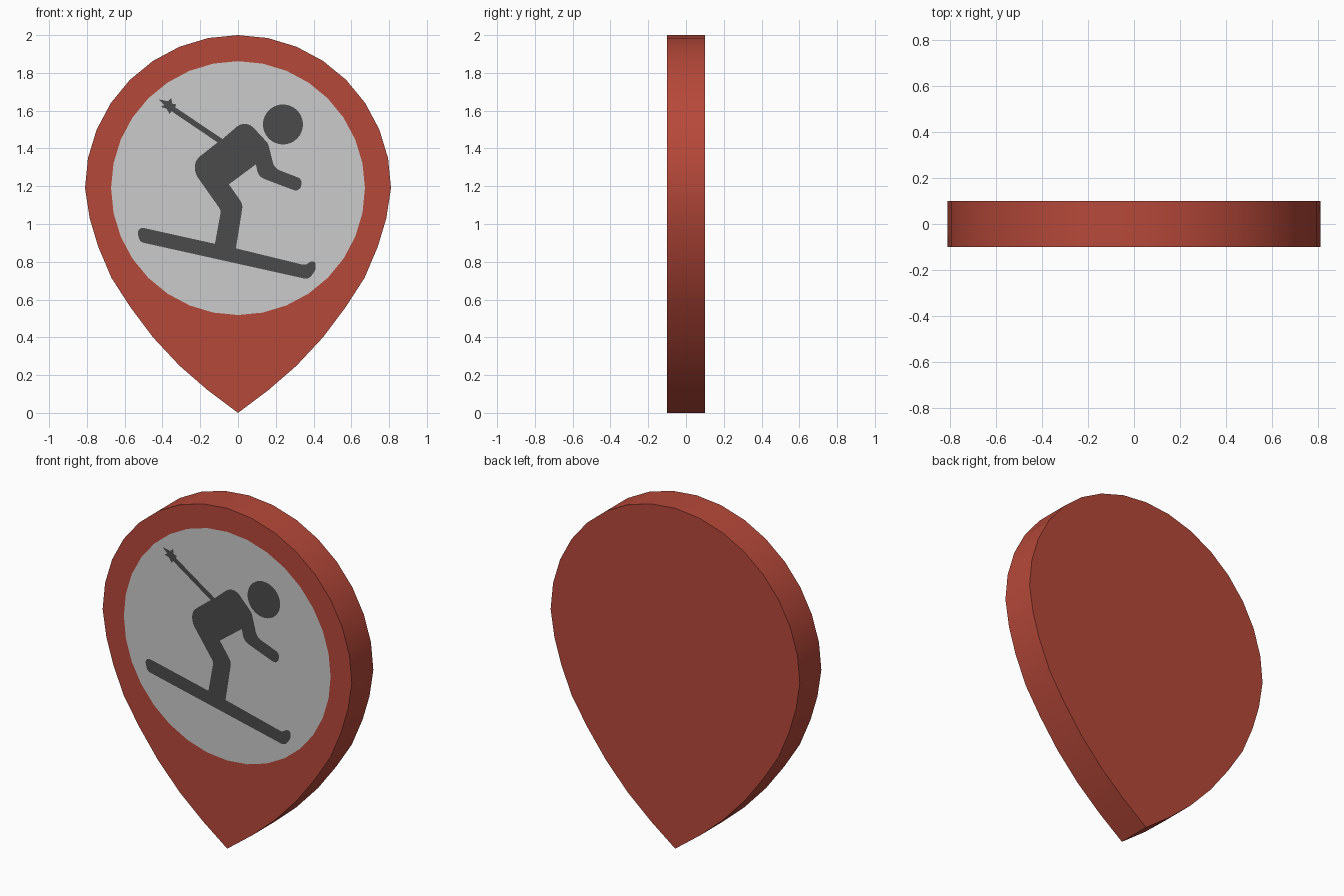
import bpy, bmesh
from math import sin, cos, tan, pi, radians
from mathutils import Vector

if "Cube" in bpy.data.objects:
    bpy.data.objects.remove(bpy.data.objects["Cube"])

FRONT, BACK, MID = -0.1, 0.1, 1.19


def material(name, rgb):
    m = bpy.data.materials.new(name)
    m.diffuse_color = (*rgb, 1)
    m.use_nodes = True
    m.node_tree.nodes["Principled BSDF"].inputs["Base Color"].default_value = m.diffuse_color
    return m


def circle(cx, cz, r, n):
    return [(cx + r * sin(2 * pi * i / n), cz + r * cos(2 * pi * i / n)) for i in range(n)]


def rounded(corners, steps=5):
    """Closed outline from (x, z, corner radius)."""
    out = []
    for i, (x, z, r) in enumerate(corners):
        p = Vector((x, z))
        a = Vector(corners[i - 1][:2]) - p
        b = Vector(corners[(i + 1) % len(corners)][:2]) - p
        if r == 0:
            out.append((x, z))
            continue
        half = a.angle(b) / 2
        d = min(r / tan(half), a.length * 0.49, b.length * 0.49)
        a, b = a.normalized(), b.normalized()
        r = d * tan(half)
        c = p + (a + b).normalized() * r / sin(half)
        u, v = p + a * d - c, p + b * d - c
        sweep = u.angle_signed(v)
        for k in range(steps + 1):
            t = -sweep * k / steps
            out.append((c.x + u.x * cos(t) - u.y * sin(t), c.y + u.x * sin(t) + u.y * cos(t)))
    return out


def flat_part(name, loops, mat=None, depth=False):
    """Front face bounded by loops (first outer, rest holes); depth adds sides and back."""
    bm = bmesh.new()
    edges, rings = [], []
    for loop in loops:
        vs = [bm.verts.new((x, FRONT, z)) for x, z in loop]
        rings.append(vs)
        edges += [bm.edges.new((vs[i - 1], vs[i])) for i in range(len(vs))]
    bmesh.ops.triangle_fill(bm, use_beauty=True, edges=edges, normal=(0, -1, 0))
    for f in bm.faces:
        f.normal_update()
        if f.normal.y > 0:
            f.normal_flip()
    if depth:
        f = rings[0]
        b = [bm.verts.new((v.co.x, BACK, v.co.z)) for v in f]
        for i in range(len(f)):
            bm.faces.new((f[i - 1], f[i], b[i], b[i - 1]))
        bm.faces.new(b)
        bmesh.ops.recalc_face_normals(bm, faces=bm.faces)
        bm.normal_update()
        if sum(x.normal.y * x.calc_center_median().y for x in bm.faces) < 0:
            bmesh.ops.reverse_faces(bm, faces=bm.faces)
    me = bpy.data.meshes.new(name)
    bm.to_mesh(me)
    bm.free()
    ob = bpy.data.objects.new(name, me)
    bpy.context.collection.objects.link(ob)
    if mat:
        me.materials.append(mat)
    return ob


red = material("red", (0.47, 0.066, 0.042))
dark = material("dark", (0.07, 0.07, 0.07))

# Pin outline: half circle on top, tapering sides, point at the bottom
right = circle(0, MID, 0.81, 32)[:9] + [(0.785, 1.03), (0.74, 0.88), (0.67, 0.715),
        (0.57, 0.56), (0.45, 0.40), (0.31, 0.25), (0.16, 0.12)]
pin = right + [(0, 0)] + [(-x, z) for x, z in reversed(right[1:])]
disc = circle(0, MID, 0.672, 32)
head = circle(0.238, 1.527, 0.106, 32)

# Skier silhouette, clockwise from the pole tip (hundredths of a unit)
pole = [(-42, 166, 0), (-37, 165, 0), (-35.2, 166.7, 0), (-34.9, 163.8, 0),
        (-32.8, 163.3, 0), (-33.3, 161.8, 0), (-8.2, 145, 0)]
arm = [(4, 155.5, 6.3), (15.9, 142.7, 5), (19.3, 129.4, 6), (34, 123.8, 3),
       (32.8, 116.7, 3), (10.8, 125, 7), (9.5, 131.6, 0)]
front_leg = [(-4.8, 121, 0), (2.6, 110.4, 6), (-1.1, 87.1, 0)]
ski = [(35.5, 78.2, 3), (38.3, 80, 0.8), (41, 80.2, 1.8), (41.2, 75.8, 4), (37.5, 70.6, 4),
       (-52, 90.5, 3.3), (-54, 98.8, 3.3), (-12.2, 89.5, 0)]
back = [(-9, 107.2, 4), (-22.8, 126.8, 9.5), (-22.8, 133.7, 7.4), (-10.8, 143.2, 0),
        (-35.2, 159.7, 0), (-36.2, 158.2, 0), (-37.8, 161, 0), (-40.8, 162, 0), (-39, 163, 0)]
skier = rounded([(x / 100, z / 100, r / 100) for x, z, r in pole + arm + front_leg + ski + back])

# Pin body with sides and back, then flush inlays on the front
body = flat_part("pin_body", [pin, disc], red, depth=True)
flat_part("sign_disc", [disc, skier, head])
flat_part("skier_body", [skier], dark)
flat_part("skier_head", [head], dark)

# Smooth rim, sharp front and back edges
bpy.context.view_layer.objects.active = body
body.select_set(True)
bpy.ops.object.shade_smooth_by_angle(angle=radians(30))
